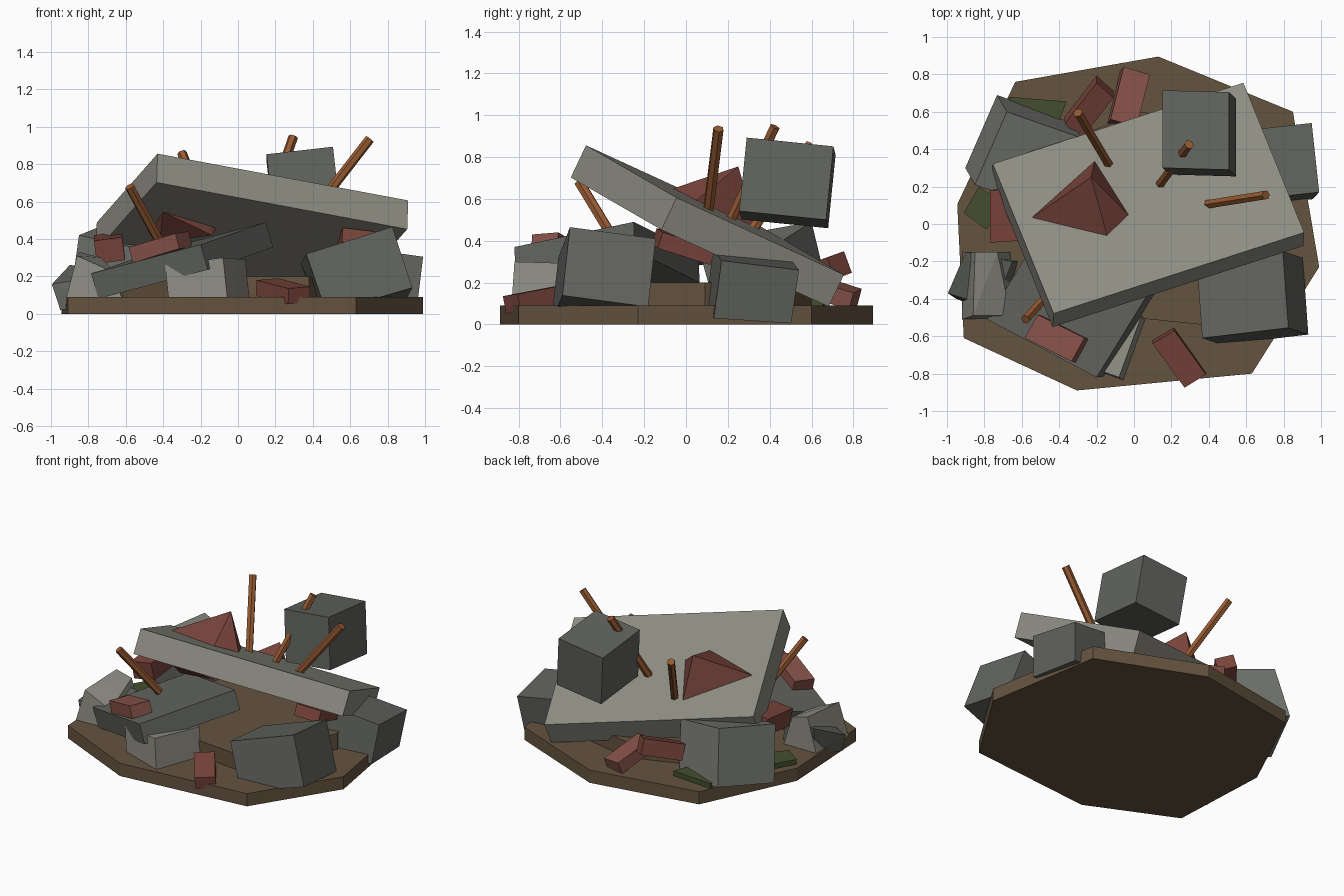
import bpy, bmesh
from mathutils import Vector as V

if "Cube" in bpy.data.objects:
    bpy.data.objects.remove(bpy.data.objects["Cube"])


def mat(name, rgb):
    m = bpy.data.materials.new(name)
    lin = [(c / 255 / 12.92) if c < 11 else ((c / 255 + 0.055) / 1.055) ** 2.4 for c in rgb]
    m.diffuse_color = (*lin, 1)
    m.use_nodes = True
    m.node_tree.nodes["Principled BSDF"].inputs["Base Color"].default_value = m.diffuse_color
    return m


EARTH = mat("earth", (101, 83, 63))
LIGHT = mat("light_concrete", (143, 142, 132))
MID = mat("mid_concrete", (118, 120, 114))
DARK = mat("dark_concrete", (97, 99, 94))
BRICK = mat("brick", (134, 82, 73))
RED = mat("dark_brick", (122, 69, 60))
MOSS = mat("moss", (68, 79, 46))
RUST = mat("rust", (150, 90, 50))


def hull(name, pts, m):
    """Convex chunk through the given points, kept above the ground."""
    bm = bmesh.new()
    for p in pts:
        bm.verts.new((p[0], p[1], max(p[2], 0.005)))
    r = bmesh.ops.convex_hull(bm, input=bm.verts)
    junk = [g for g in r["geom_interior"] if isinstance(g, bmesh.types.BMVert)]
    bmesh.ops.delete(bm, geom=junk, context='VERTS')
    bmesh.ops.dissolve_limit(bm, angle_limit=0.03, verts=bm.verts, edges=bm.edges)
    return finish(name, bm, m)


def finish(name, bm, m):
    bmesh.ops.recalc_face_normals(bm, faces=bm.faces)
    me = bpy.data.meshes.new(name)
    bm.to_mesh(me)
    bm.free()
    me.materials.append(m)
    ob = bpy.data.objects.new(name, me)
    bpy.context.collection.objects.link(ob)
    return ob


def block(name, corner, u, v, depth, m):
    """Box from an upper corner, two top edges and a depth along the downward normal."""
    c, u, v = V(corner), V(u), V(v)
    n = u.cross(v).normalized()
    w = n * (-depth if n.z > 0 else depth)
    return hull(name, [c + u * i + v * j + w * k for i in (0, 1) for j in (0, 1) for k in (0, 1)], m)


def prism(name, outline, z0, z1, m):
    bm = bmesh.new()
    f = bm.faces.new([bm.verts.new((x, y, z0)) for x, y in outline])
    r = bmesh.ops.extrude_face_region(bm, geom=[f])
    bmesh.ops.translate(bm, vec=(0, 0, z1 - z0),
                        verts=[g for g in r["geom"] if isinstance(g, bmesh.types.BMVert)])
    return finish(name, bm, m)


def rod(name, a, b, m, r=0.026):
    a, b = V(a), V(b)
    bm = bmesh.new()
    bmesh.ops.create_cone(bm, cap_ends=True, segments=6, radius1=r, radius2=r, depth=(b - a).length)
    q = (b - a).to_track_quat('Z', 'Y').to_matrix().to_4x4()
    q.translation = (a + b) / 2
    bm.transform(q)
    return finish(name, bm, m)


# Ground
prism("earth_base", [(.13, .895), (-.635, .76), (-.945, .105), (-.91, -.61),
                     (-.305, -.89), (.63, -.80), (.99, -.23), (.85, .60)], 0, .09, EARTH)
prism("earth_mound", [(.72, .09), (.5, .5), (.05, .6), (-.5, .4),
                      (-.62, -.1), (-.3, -.47), (.38, -.54)], .08, .2, EARTH)

# Concrete slabs and blocks
block("large_slab", (-.43, -.478, .856), (1.34, .433, -.25), (-.325, .80, -.368), .17, LIGHT)
block("leaning_slab", (-.785, -.51, .215), (.585, -.31, .155), (.35, .57, .12), .14, DARK)
block("upper_block", (.508, .29, .893), (-.355, .01, -.04), (0, .415, -.042), .355, DARK)
block("front_right_block", (.825, -.555, .465), (-.46, -.055, -.145), (-.03, .41, -.055), .345, DARK)
block("right_block", (.99, .17, .305), (-.36, -.04, .05), (-.04, .37, -.045), .28, DARK)
block("back_left_block", (-.68, .60, .49), (.40, -.14, -.09), (-.17, -.39, -.07), .385, MID)
block("front_block", (-.08, -.82, .30), (-.31, .11, -.04), (.12, .33, -.01), .24, LIGHT)
hull("left_light_rock", [(-.85, -.15, .33), (-.73, -.15, .30), (-.66, -.49, .22), (-.86, -.49, .31),
                         (-.92, -.51, .08), (-.62, -.5, .08), (-.92, -.15, .08), (-.66, -.15, .08)], LIGHT)
hull("left_dark_rock", [(-.995, -.37, .158), (-.90, -.15, .26), (-.75, -.45, .2), (-.65, -.2, .25),
                        (-.95, -.40, .02), (-.88, -.18, .06), (-.7, -.5, .05), (-.62, -.2, .08)], DARK)

# Masonry chunk wedged through the large slab
hull("masonry_chunk", [(-.23, .25, .755), (-.545, .035, .617), (-.145, -.06, .65), (-.03, .05, .593),
                       (-.21, .335, .464), (-.40, -.22, .545), (-.14, -.08, .42), (-.42, -.05, .38)], RED)

# Loose bricks
for i, (c, u, v, d) in enumerate([
        ((-.055, .84, .17), (.14, -.04, -.02), (-.07, -.28, .09), .085),
        ((-.20, .755, .35), (.09, -.08, -.03), (-.17, -.22, -.08), .11),
        ((-.77, -.10, .39), (.15, .01, .02), (0, .28, .03), .125),
        ((-.585, -.61, .355), (.25, -.125, .075), (.07, .125, .01), .085),
        ((.27, -.875, .135), (.115, .07, .01), (-.17, .235, .045), .085),
        ((.56, -.14, .46), (.17, .03, -.02), (-.03, .25, -.08), .08)]):
    block(f"brick_{i + 1}", c, u, v, d, BRICK if i in (0, 3) else RED)

# Moss patches
prism("moss_back", [(-.67, .68), (-.36, .655), (-.42, .5), (-.64, .5)], .085, .125, MOSS)
prism("moss_left", [(-.83, .2), (-.91, .06), (-.79, -.03), (-.68, .1)], .085, .125, MOSS)

# Rusty reinforcing bars
for i, (a, b) in enumerate([
        ((-.30, .595, .86), (-.13, .31, .44)),
        ((.295, .425, .945), (.13, .20, .47)),
        ((.705, .155, .935), (.36, .10, .49)),
        ((-.58, -.51, .68), (-.40, -.31, .35))]):
    rod(f"rebar_{i + 1}", a, b, RUST)
